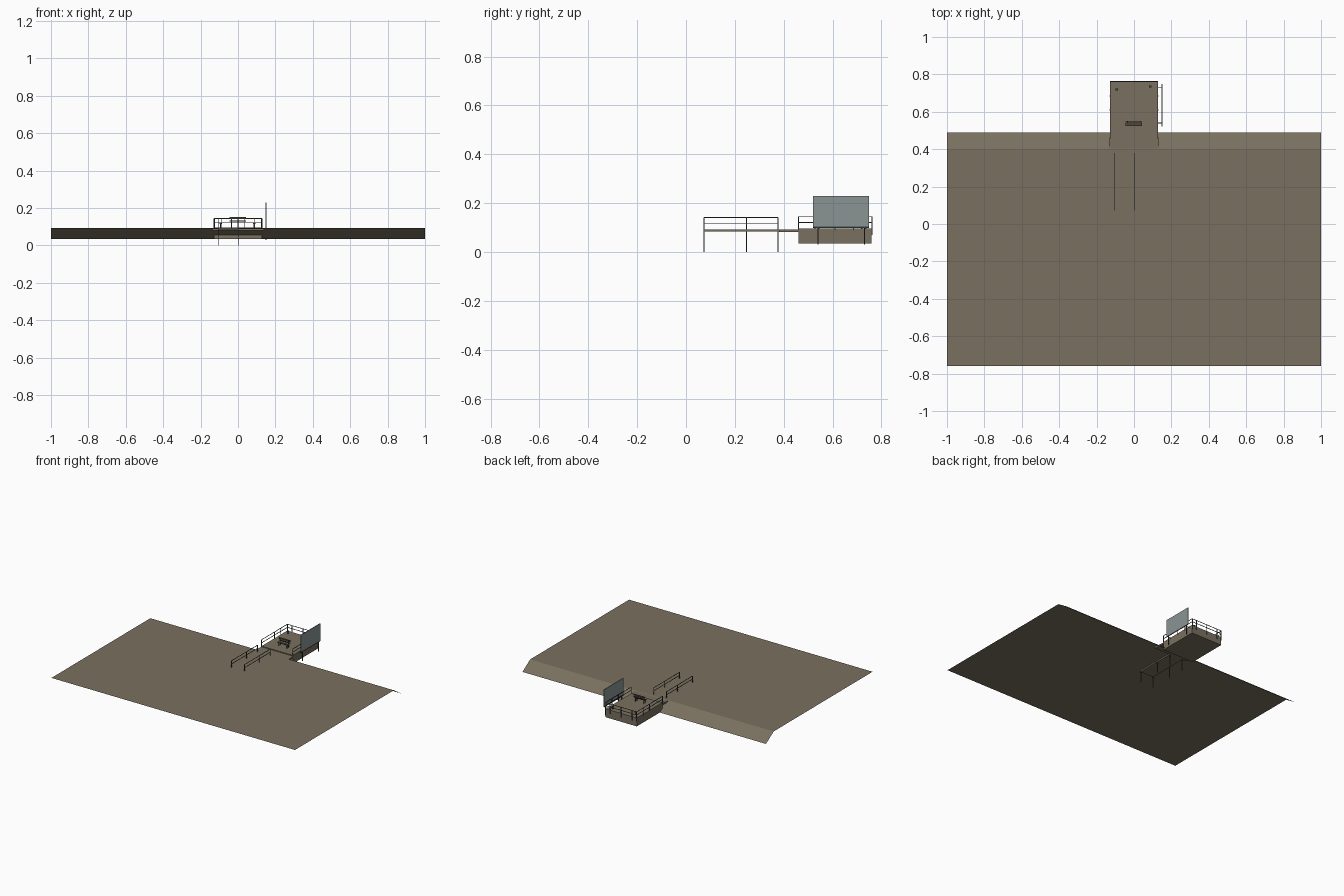
import bpy, bmesh
from mathutils import Vector

if "Cube" in bpy.data.objects:
    bpy.data.objects.remove(bpy.data.objects["Cube"])


def mat(name, rgb):
    m = bpy.data.materials.new(name)
    m.diffuse_color = (*rgb, 1)
    m.use_nodes = True
    m.node_tree.nodes["Principled BSDF"].inputs["Base Color"].default_value = m.diffuse_color
    return m


EARTH = mat("earth_brown", (0.19, 0.162, 0.115))
METAL = mat("dark_metal", (0.055, 0.068, 0.072))
GLASS = mat("grey_panel", (0.255, 0.296, 0.296))
WOOD = mat("dark_wood", (0.075, 0.062, 0.044))


def finish(name, bm, material):
    me = bpy.data.meshes.new(name)
    bm.to_mesh(me)
    bm.free()
    me.materials.append(material)
    ob = bpy.data.objects.new(name, me)
    bpy.context.collection.objects.link(ob)
    return ob


def add_box(bm, lo, hi):
    lo, hi = Vector(lo), Vector(hi)
    r = bmesh.ops.create_cube(bm, size=1)
    for v in r["verts"]:
        v.co = Vector([(lo[i] + hi[i]) / 2 + v.co[i] * (hi[i] - lo[i]) for i in range(3)])


def boxes(name, items, material):
    bm = bmesh.new()
    for lo, hi in items:
        add_box(bm, lo, hi)
    return finish(name, bm, material)


def bar(p, q, w=0.002):
    """Axis-aligned square bar from p to q, half-thickness w across."""
    lo = [min(a, b) - (w if a == b else 0) for a, b in zip(p, q)]
    hi = [max(a, b) + (w if a == b else 0) for a, b in zip(p, q)]
    return lo, hi


# ground sheet: flat bank, then a slope at the water edge
bm = bmesh.new()
prof = [(-0.76, 0.0935), (0.40, 0.0935), (0.49, 0.035)]
rows = [[bm.verts.new((x, y, z)) for x in (-1, 1)] for y, z in prof]
for a, b in zip(rows, rows[1:]):
    bm.faces.new((a[0], a[1], b[1], b[0]))
finish("bank_ground", bm, EARTH)

# platform body
boxes("platform", [((-0.128, 0.46, 0.035), (0.128, 0.76, 0.097))], EARTH)

# tapered threshold plate between bank and platform
bm = bmesh.new()
lower, upper = [[bm.verts.new((x, y, z)) for x, y in
                 ((-0.138, 0.38), (0.138, 0.38), (0.13, 0.46), (-0.13, 0.46))]
                for z in (0.081, 0.091)]
bm.faces.new(lower[::-1])
bm.faces.new(upper)
for i in range(4):
    j = (i + 1) % 4
    bm.faces.new((lower[i], lower[j], upper[j], upper[i]))
finish("threshold_plate", bm, EARTH)

# walkway under the bank surface
boxes("walkway", [((-0.107, 0.072, 0.083), (0.003, 0.38, 0.093))], EARTH)

# walkway railings, posts reach down to z = 0
items = []
for x in (-0.105, 0.001):
    for y in (0.074, 0.248, 0.377):
        items.append(bar((x, y, 0), (x, y, 0.142)))
    for z in (0.118, 0.141):
        items.append(bar((x, 0.074, z), (x, 0.377, z), 0.0015))
boxes("walkway_railing", items, METAL)

# platform railings on both sides and the back
items = []
for s in (-0.128, 0.128):
    for y in (0.46, 0.61, 0.685):
        items.append(bar((s, y, 0.088), (s, y, 0.145)))
    for z in (0.121, 0.144):
        items.append(bar((s, 0.46, z), (s, 0.762, z), 0.0015))
for x in (-0.126, -0.09, 0, 0.09, 0.126):
    items.append(bar((x, 0.762, 0.07), (x, 0.762, 0.145)))
for z in (0.121, 0.144):
    items.append(bar((-0.128, 0.762, z), (0.128, 0.762, z), 0.0015))
boxes("platform_railing", items, METAL)

# screen panel with frame and legs
boxes("screen_panel", [((0.148, 0.52, 0.102), (0.152, 0.748, 0.23))], GLASS)
items = [bar((0.15, 0.52, 0.101), (0.15, 0.748, 0.101), 0.0025)]
for y in (0.54, 0.73):
    items.append(bar((0.15, y, 0.03), (0.15, y, 0.105), 0.0025))
    items.append(bar((0.128, y, 0.09), (0.15, y, 0.09), 0.0015))
boxes("screen_frame", items, METAL)

# bench
boxes("bench_planks", [((-0.046, 0.525, 0.119), (0.044, 0.543, 0.123)),
                       ((-0.046, 0.547, 0.140), (0.044, 0.552, 0.151)),
                       ((-0.046, 0.547, 0.127), (0.044, 0.551, 0.134))], WOOD)
items = []
for x in (-0.035, 0.033):
    items.append(bar((x, 0.528, 0.097), (x, 0.528, 0.119)))
    items.append(bar((x, 0.545, 0.097), (x, 0.545, 0.148)))
    items.append(bar((x, 0.526, 0.117), (x, 0.547, 0.117), 0.0015))
boxes("bench_legs", items, METAL)

# small bollards near the back edge
bm = bmesh.new()
for x, y in ((-0.093, 0.72), (0.087, 0.735)):
    add_box(bm, (x - 0.003, y - 0.003, 0.097), (x + 0.003, y + 0.003, 0.114))
    add_box(bm, (x - 0.007, y - 0.005, 0.114), (x + 0.007, y + 0.005, 0.12))
finish("bollards", bm, METAL)
